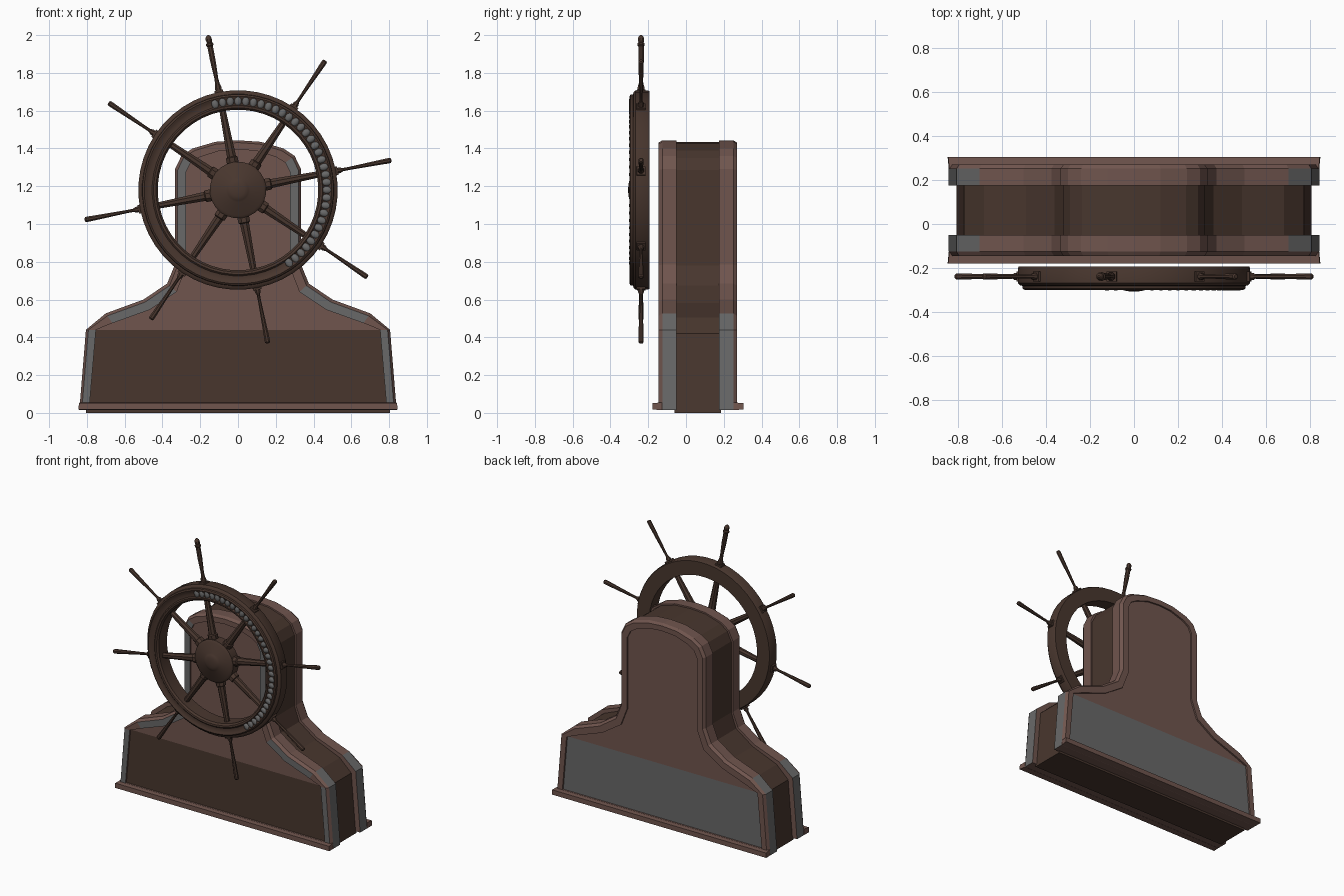
import bpy, bmesh, math
from mathutils import Matrix, Vector

if "Cube" in bpy.data.objects:
    bpy.data.objects.remove(bpy.data.objects["Cube"])


def material(name, rgb):
    m = bpy.data.materials.new(name)
    m.diffuse_color = (*rgb, 1)
    m.use_nodes = True
    m.node_tree.nodes["Principled BSDF"].inputs["Base Color"].default_value = m.diffuse_color
    return m


LIGHT = material("light_brown", (0.16, 0.09, 0.075))
DARK = material("dark_brown", (0.065, 0.037, 0.027))
GREY = material("grey", (0.14, 0.14, 0.14))
MATS = [LIGHT, DARK, GREY]


def finish(bm, name, mats, smooth=False):
    bmesh.ops.recalc_face_normals(bm, faces=bm.faces)
    me = bpy.data.meshes.new(name)
    bm.to_mesh(me)
    bm.free()
    for m in mats:
        me.materials.append(m)
    ob = bpy.data.objects.new(name, me)
    bpy.context.collection.objects.link(ob)
    if smooth:
        bpy.context.view_layer.objects.active = ob
        ob.select_set(True)
        bpy.ops.object.shade_smooth_by_angle(angle=math.radians(35))
        ob.select_set(False)
    return ob


def mirrored(half):
    """Right half from bottom to top centre -> closed symmetrical outline."""
    return half + [(-x, z) for x, z in reversed(half[:-1])]


def bridge(bm, a, b):
    n = len(a)
    return [bm.faces.new((a[i], a[(i + 1) % n], b[(i + 1) % n], b[i])) for i in range(n)]


# Half outlines of the stand: outer edge, panel edge, recessed core
OUTER = mirrored([(0.84, 0.015), (0.805, 0.44), (0.70, 0.527), (0.50, 0.60), (0.375, 0.685),
                  (0.334, 0.785), (0.334, 1.29), (0.30, 1.36), (0.24, 1.40), (0.12, 1.435), (0, 1.443)])
INNER = mirrored([(0.785, 0.055), (0.752, 0.44), (0.665, 0.475), (0.47, 0.545), (0.325, 0.64),
                  (0.275, 0.77), (0.275, 1.275), (0.25, 1.325), (0.20, 1.355), (0.10, 1.387), (0, 1.395)])
CORE = mirrored([(0.805, 0.0), (0.77, 0.42), (0.68, 0.505), (0.49, 0.582), (0.36, 0.675),
                 (0.322, 0.78), (0.322, 1.285), (0.29, 1.35), (0.235, 1.39), (0.12, 1.425), (0, 1.433)])
MID_Y = 0.0625


def slab(name, side, lower_mat):
    """Framed slab with a chamfered rim and a sunk panel; side -1 front, 1 back."""
    bm = bmesh.new()

    def loop(t, d):
        return [bm.verts.new((a[0] + (b[0] - a[0]) * t, MID_Y + side * d, a[1] + (b[1] - a[1]) * t))
                for a, b in zip(OUTER, INNER)]

    loops = [loop(0, 0.112), loop(0, 0.188), loop(0.25, 0.2075), loop(1, 0.2075), loop(1, 0.196)]
    bands = [bridge(bm, p, q) for p, q in zip(loops, loops[1:])]
    bm.faces.new(loops[0])
    last, n = loops[-1], len(OUTER)
    bm.faces.new(last[1:n - 1])
    bm.faces.new((last[0], last[1], last[n - 2], last[n - 1])).material_index = lower_mat
    # grey corner pieces
    for i in (0, 1):
        for k in (i, n - 2 - i):
            bands[0][k].material_index = 2
    if side < 0:
        for i in (0, 2, 3, 5, 6):
            for k in (i, n - 2 - i):
                bands[2][k].material_index = 2
    return finish(bm, name, MATS)


slab("front_panel_frame", -1, 1)
slab("back_panel_frame", 1, 2)

# Recessed band between the two slabs
bm = bmesh.new()
front = [bm.verts.new((x, -0.06, z)) for x, z in CORE]
back = [bm.verts.new((x, 0.185, z)) for x, z in CORE]
bridge(bm, front, back)
bm.faces.new(front)
bm.faces.new(back)
finish(bm, "stand_core", [DARK])

# Foot mouldings along the bottom edges
for name, side in (("front_foot_strip", -1), ("back_foot_strip", 1)):
    bm = bmesh.new()
    near = [bm.verts.new((x, MID_Y + side * 0.19, z))
            for x, z in ((-0.84, 0.015), (0.84, 0.015), (0.838, 0.055), (-0.838, 0.055))]
    far = [bm.verts.new((x, MID_Y + side * 0.241, z))
           for x, z in ((-0.845, 0.018), (0.845, 0.018), (0.842, 0.052), (-0.842, 0.052))]
    bridge(bm, near, far)
    bm.faces.new(near)
    bm.faces.new(far)
    finish(bm, name, [LIGHT])


def lathe(name, profile, segs, matrix, mat, closed=False, smooth=True):
    """Turn (radius, height) points around local z."""
    bm = bmesh.new()
    rings = [[bm.verts.new((r * math.cos(a), r * math.sin(a), h))
              for a in (2 * math.pi * (i + 0.5) / segs for i in range(segs))] for r, h in profile]
    for p, q in zip(rings, rings[1:]):
        bridge(bm, p, q)
    if closed:
        bridge(bm, rings[-1], rings[0])
    else:
        bm.faces.new(rings[0])
        bm.faces.new(rings[-1])
    bm.transform(matrix)
    return finish(bm, name, [mat], smooth)


# Wheel: turned about the y axis, height in the profile is -y
CZ = 1.18
WHEEL = Matrix.Translation((0, 0, CZ)) @ Matrix.Rotation(math.pi / 2, 4, 'X')
lathe("wheel_rim", [(0.425, 0.192), (0.523, 0.192), (0.528, 0.20), (0.528, 0.268), (0.518, 0.278),
                    (0.508, 0.28), (0.506, 0.293), (0.497, 0.299), (0.487, 0.295), (0.475, 0.289),
                    (0.455, 0.291), (0.447, 0.299), (0.435, 0.297), (0.425, 0.285)],
      48, WHEEL, DARK, closed=True)
lathe("wheel_hub", [(0.13, 0.195), (0.15, 0.205), (0.15, 0.27), (0.135, 0.282), (0.065, 0.29),
                    (0.055, 0.298), (0.035, 0.304), (0.012, 0.306)], 24, WHEEL, DARK)

# Eight spokes with collars and tapered handles
for i in range(8):
    ang = math.radians(101 - 45 * i)
    place = Matrix.Translation((0, -0.238, CZ)) @ Matrix.Rotation(math.pi / 2 - ang, 4, 'Y')
    lathe(f"spoke_{i + 1}", [(0.03, 0.13), (0.034, 0.15), (0.034, 0.175), (0.026, 0.18),
                             (0.022, 0.30), (0.018, 0.44)], 8, place, DARK)
    lathe(f"handle_collar_{i + 1}", [(0.034, 0.515), (0.032, 0.538)], 4, place, DARK, smooth=False)
    if i == 0:  # marked handle with a turned knob
        prof = [(0.016, 0.52), (0.02, 0.55), (0.013, 0.575), (0.011, 0.60), (0.016, 0.70), (0.016, 0.775),
                (0.021, 0.78), (0.021, 0.79), (0.014, 0.795), (0.018, 0.81), (0.015, 0.825), (0.005, 0.835)]
    else:
        prof = [(0.015, 0.52), (0.017, 0.55), (0.009, 0.565), (0.009, 0.60), (0.015, 0.80),
                (0.015, 0.82), (0.009, 0.827)]
    lathe(f"handle_{i + 1}", prof, 8, place, DARK)

# Grey beading set in the rim groove, along the right-hand arc
bm = bmesh.new()
COUNT = 33
for i in range(COUNT):
    ang = math.radians(105 - 160 * i / (COUNT - 1))
    m = (Matrix.Translation((0.472 * math.cos(ang), -0.288, CZ + 0.472 * math.sin(ang)))
         @ Matrix.Rotation(-ang, 4, 'Y') @ Matrix.Diagonal(Vector((0.03, 0.014, 0.02, 1))))
    bmesh.ops.create_icosphere(bm, subdivisions=2, radius=1, matrix=m)
finish(bm, "rim_beading", [GREY], smooth=True)
